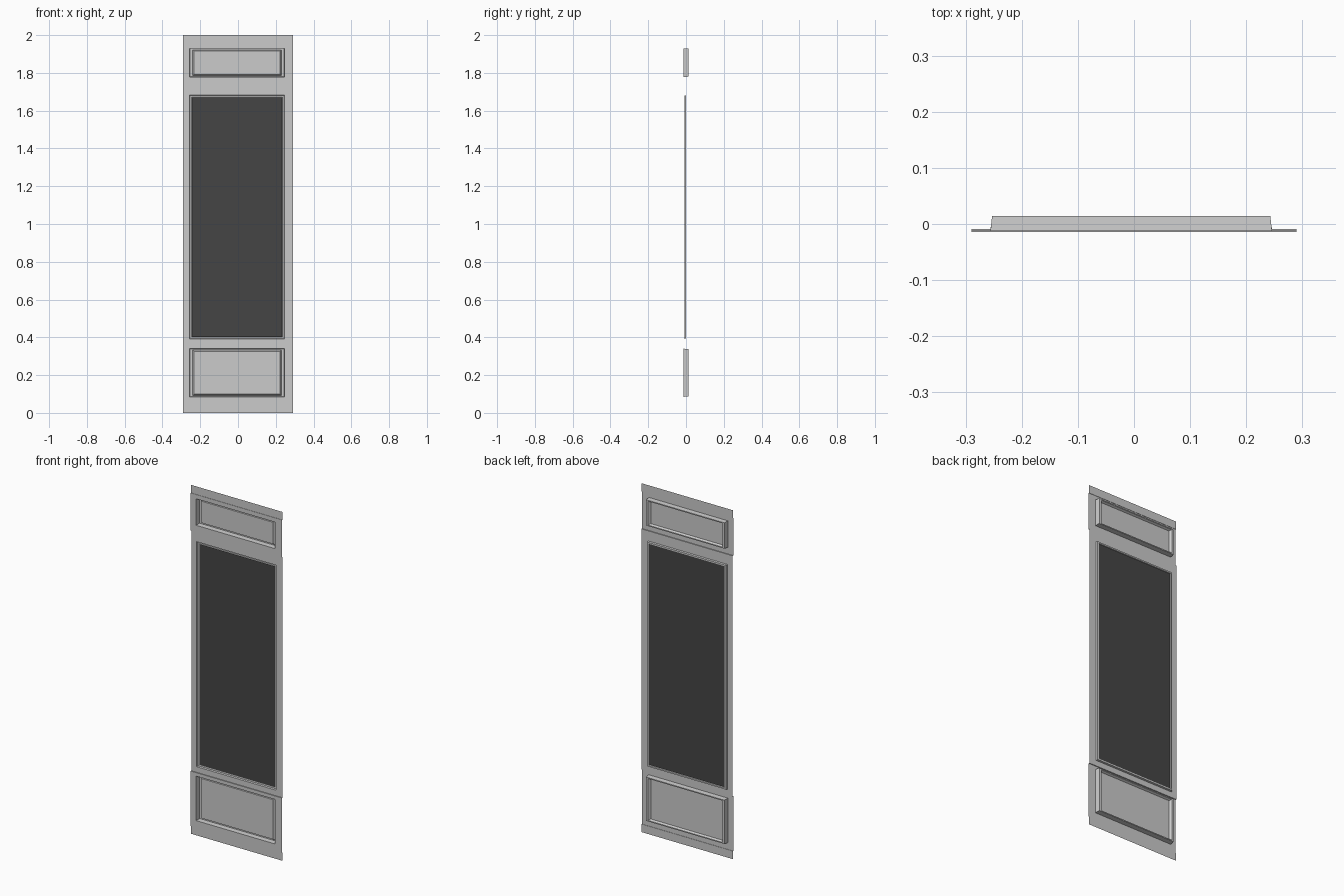
import bpy

if "Cube" in bpy.data.objects:
    bpy.data.objects.remove(bpy.data.objects["Cube"])

HALF = 0.29            # half width of the whole panel
FRONT, MID = -0.014, -0.009   # front planes of the outer bands and of the middle band


def make_object(name, verts, faces, color=None):
    mesh = bpy.data.meshes.new(name)
    mesh.from_pydata(verts, [], faces)
    mesh.update()
    ob = bpy.data.objects.new(name, mesh)
    bpy.context.collection.objects.link(ob)
    if color:
        mat = bpy.data.materials.new(name)
        mat.diffuse_color = color
        mat.use_nodes = True
        mat.node_tree.nodes["Principled BSDF"].inputs["Base Color"].default_value = mat.diffuse_color
        mesh.materials.append(mat)
    return ob


def nested(name, rects, cap=True, color=None):
    """Surface stepping through nested rectangles (x0, x1, z0, z1, y)."""
    verts, faces = [], []
    for x0, x1, z0, z1, y in rects:
        verts += [(x0, y, z0), (x1, y, z0), (x1, y, z1), (x0, y, z1)]
    for k in range(len(rects) - 1):
        for i in range(4):
            a, b = 4 * k + i, 4 * k + (i + 1) % 4
            faces.append((a, b, b + 4, a + 4))
    if cap:
        n = 4 * (len(rects) - 1)
        faces.append((n, n + 1, n + 2, n + 3))
    return make_object(name, verts, faces, color)


def inset(rect, dx, dz, y):
    x0, x1, z0, z1 = rect[:4]
    return (x0 + dx, x1 - dx, z0 + dz, z1 - dz, y)


def strip(name, profile):
    """Full-width strip following a (y, z) profile."""
    verts = [(x, y, z) for y, z in profile for x in (-HALF, HALF)]
    faces = [(2 * i, 2 * i + 1, 2 * i + 3, 2 * i + 2) for i in range(len(profile) - 1)]
    return make_object(name, verts, faces)


# Upper and lower bands, each with a moulded trough around a recessed panel
for name, z0, z1, h0, h1 in (("lower_panel", 0.046, 0.36, 0.085, 0.34),
                             ("upper_panel", 1.74, 1.954, 1.778, 1.93)):
    hole = (-0.256, 0.246, h0, h1, FRONT)
    nested(name, [(-HALF, HALF, z0, z1, FRONT), hole,
                  inset(hole, 0.003, 0.002, 0.014),
                  inset(hole, 0.016, 0.008, 0.014),
                  inset(hole, 0.024, 0.014, 0.002)])

# Middle band with a stepped opening
opening = (-0.256, 0.246, 0.392, 1.682, MID)
nested("window_frame", [(-HALF, HALF, 0.36, 1.74, MID), opening,
                        inset(opening, 0.002, 0.002, 0.001),
                        inset(opening, 0.011, 0.010, 0.001),
                        inset(opening, 0.013, 0.012, -0.003)], cap=False)

# Dark pane
nested("window_pane", [inset(opening, 0.013, 0.012, -0.003)],
       color=(0.06, 0.06, 0.06, 1))

# Plinth, cornice and the small ledges between bands
strip("plinth", [(-0.012, 0), (-0.012, 0.046), (FRONT, 0.046)])
strip("cornice", [(FRONT, 1.954), (-0.012, 1.954), (-0.012, 2.0)])
strip("lower_ledge", [(FRONT, 0.36), (MID, 0.36)])
strip("upper_ledge", [(MID, 1.74), (FRONT, 1.74)])
